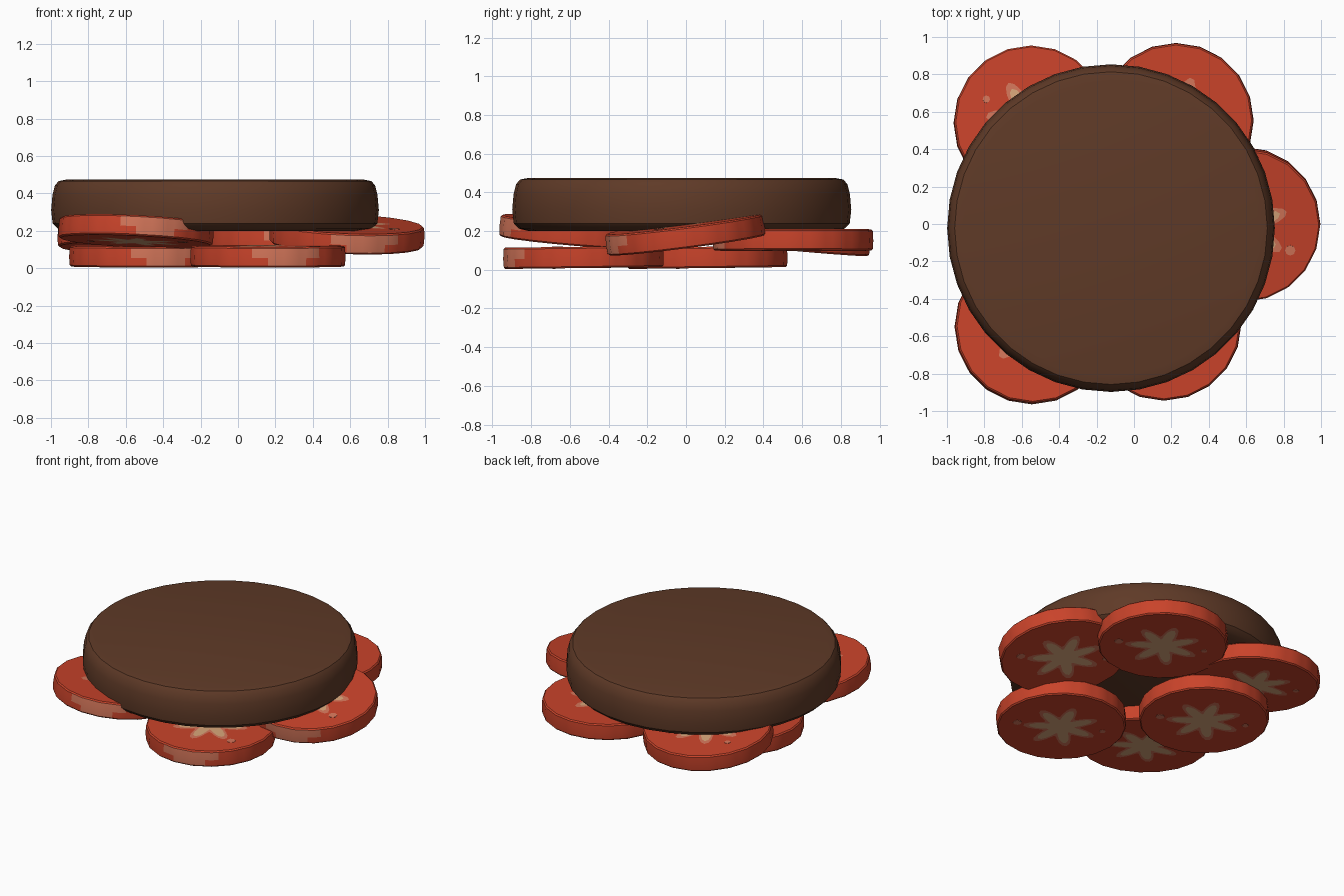
import bpy, bmesh, math
from mathutils import Vector

if "Cube" in bpy.data.objects:
    bpy.data.objects.remove(bpy.data.objects["Cube"])


def material(name, rgb):
    # sRGB bytes to linear diffuse colour
    lin = [((c / 255 + 0.055) / 1.055) ** 2.4 for c in rgb]
    m = bpy.data.materials.new(name)
    m.diffuse_color = (*lin, 1)
    m.use_nodes = True
    m.node_tree.nodes["Principled BSDF"].inputs["Base Color"].default_value = m.diffuse_color
    return m


BROWN = material("cooked_brown", (95, 58, 39))
RED = material("tomato_red", (201, 67, 42))
PINK = material("flesh_pink", (212, 118, 90))
TAN = material("seed_tan", (216, 166, 122))


def make_object(name, bm, mats):
    bmesh.ops.recalc_face_normals(bm, faces=bm.faces[:])
    mesh = bpy.data.meshes.new(name)
    bm.to_mesh(mesh)
    bm.free()
    for m in mats:
        mesh.materials.append(m)
    ob = bpy.data.objects.new(name, mesh)
    bpy.context.collection.objects.link(ob)
    bpy.ops.object.select_all(action='DESELECT')
    ob.select_set(True)
    bpy.context.view_layer.objects.active = ob
    bpy.ops.object.shade_smooth_by_angle(angle=math.radians(35))
    return ob


def loft(bm, rings, rule=None):
    # bridge successive rings; rule(ring index, angle in degrees) gives the colour slot
    n = len(rings[0])
    for k in range(len(rings) - 1):
        a, b = rings[k], rings[k + 1]
        for i in range(n):
            j = (i + 1) % n
            f = bm.faces.new((a[i], a[j], b[j], b[i]))
            if rule:
                f.material_index = rule(k, (i + 0.5) * 360 / n)


# Patty: lathed rounded disc
bm = bmesh.new()
profile = [(.79, .20), (.842, .213), (.868, .24), (.876, .31), (.869, .39),
           (.856, .442), (.836, .466), (.79, .475)]
SEG = 36
rings = [[bm.verts.new((r * math.cos(2 * math.pi * i / SEG), r * math.sin(2 * math.pi * i / SEG), z))
          for i in range(SEG)] for r, z in profile]
loft(bm, rings)
bm.faces.new(rings[0])
bm.faces.new(rings[-1])
patty = make_object("patty", bm, [BROWN])
patty.location = (-.123, -.022, 0)

# Tomato slices: 20-sided discs with a seven-armed seed star on both faces
SIDES, STEPS = 20, 60
HALF = .055


def polygon_radius(t, r):
    step = 2 * math.pi / SIDES
    return r * math.cos(step / 2) / math.cos((t % step) - step / 2)


def star(t, base):
    return base + .062 * math.cos(7 * (t - math.radians(18)))


def slice_rule(k, deg):
    if k in (0, 7):
        return 1
    if k == 4:      # upper half of the rim: wide pale patch
        return 1 if 256 < deg < 313 else 0
    if k == 3:      # lower half of the rim: narrow pale patch
        return 1 if 268 < deg < 302 else 0
    return 0


def tomato_slice(name, x, y, z, sx, sy):
    bm = bmesh.new()
    angles = [2 * math.pi * i / STEPS for i in range(STEPS)]

    def ring(rad, h):
        return [bm.verts.new((rad(t) * math.cos(t), rad(t) * math.sin(t), h)) for t in angles]

    rim = lambda r: (lambda t: polygon_radius(t, r))
    core, halo = (lambda t: star(t, .145)), (lambda t: star(t, .182))
    rings = [ring(core, -HALF), ring(halo, -HALF), ring(rim(.404), -HALF),
             ring(rim(.412), -HALF + .008), ring(rim(.415), -.005),
             ring(rim(.412), HALF - .008), ring(rim(.404), HALF),
             ring(halo, HALF), ring(core, HALF)]
    loft(bm, rings, slice_rule)
    # seed star centres
    for rg, h in ((rings[0], -HALF), (rings[-1], HALF)):
        c = bm.verts.new((0, 0, h))
        for i in range(STEPS):
            bm.faces.new((rg[i], rg[(i + 1) % STEPS], c)).material_index = 2
    bmesh.ops.recalc_face_normals(bm, faces=bm.faces[:])
    # small seed dots, as very thin plates
    for deg, r, size in ((-28, .285, .028), (153, .27, .02)):
        a = math.radians(deg)
        for s in (-1, 1):
            lo, hi = [[bm.verts.new((r * math.cos(a) + size * math.cos(i * math.pi / 4),
                                     r * math.sin(a) + size * math.sin(i * math.pi / 4), s * h))
                       for i in range(8)] for h in (HALF - .002, HALF + .002)]
            loft(bm, [lo, hi], lambda k, d: 1)
            bm.faces.new(hi).material_index = 1
            bm.faces.new(lo).material_index = 1
    ob = make_object(name, bm, [RED, PINK, TAN])
    ob.location = (x, y, z)
    ob.rotation_mode = 'QUATERNION'
    ob.rotation_quaternion = Vector((0, 0, 1)).rotation_difference(Vector((-sx, -sy, 1)))


# name, centre, slope along x and y
for args in (("tomato_slice_front_right", .16, -.53, .064, 0, .012),
             ("tomato_slice_left", -.488, .11, .064, 0, .012),
             ("tomato_slice_back_right", .225, .553, .154, .005, 0),
             ("tomato_slice_right", .582, -.002, .182, -.04, .13),
             ("tomato_slice_back_left", -.55, .54, .162, -.02, -.09),
             ("tomato_slice_front_left", -.545, -.55, .197, -.05, -.08)):
    tomato_slice(*args)
